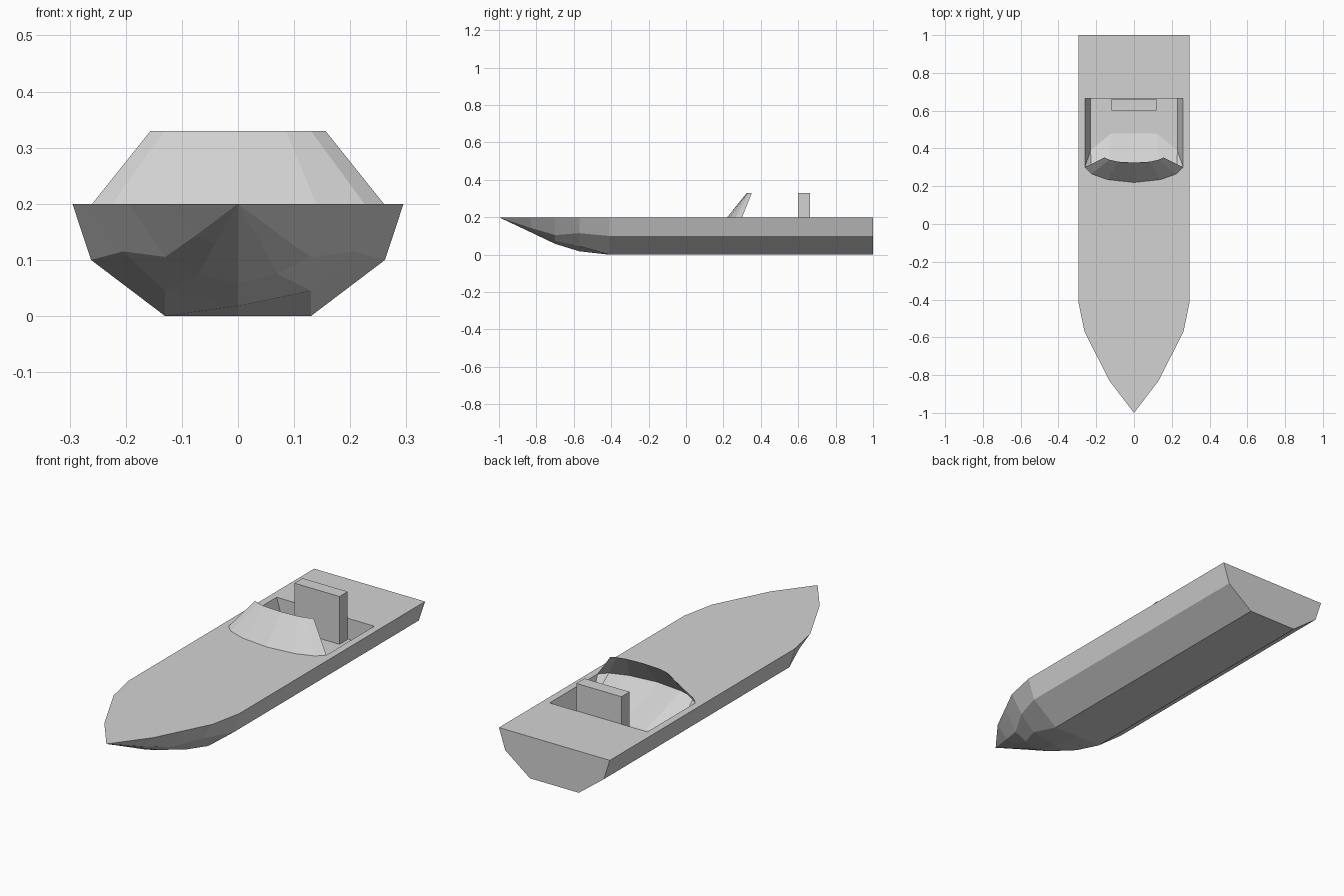
import bpy, bmesh
from mathutils import Vector

cube = bpy.data.objects.get("Cube")
if cube:
    bpy.data.objects.remove(cube)

grey = bpy.data.materials.new("light_grey")
colour = (0.65, 0.65, 0.65, 1)
grey.diffuse_color = colour
grey.use_nodes = True
grey.node_tree.nodes["Principled BSDF"].inputs["Base Color"].default_value = colour


def level(points, z):
    return [Vector((x, y, z)) for x, y in points]


def strips(a, b):
    """Quads joining two rows of equal length."""
    return [[a[i], a[i + 1], b[i + 1], b[i]] for i in range(len(a) - 1)]


def mirrored_object(name, polygons, sheet=False):
    """Build the left half and its mirror image as one welded mesh."""
    bm = bmesh.new()
    for side in (1, -1):
        for poly in polygons:
            corners = []
            for p in poly:
                if p not in corners:
                    corners.append(p)
            if len(corners) > 2:
                bm.faces.new([bm.verts.new((p.x * side, p.y, p.z))
                              for p in corners[::side]])
    bmesh.ops.remove_doubles(bm, verts=bm.verts[:], dist=0.0005)
    bmesh.ops.recalc_face_normals(bm, faces=bm.faces[:])
    bm.normal_update()
    # An open sheet faces forward
    if sheet and sum(f.normal.y for f in bm.faces) > 0:
        bmesh.ops.reverse_faces(bm, faces=bm.faces[:])
    mesh = bpy.data.meshes.new(name)
    bm.to_mesh(mesh)
    bm.free()
    mesh.materials.append(grey)
    obj = bpy.data.objects.new(name, mesh)
    bpy.context.collection.objects.link(obj)
    return obj


DECK, FLOOR, TOP = 0.2, 0.1, 0.33

# Hull cross-sections from stern to bow: keel, bilge, chine, deck edge as (x, z)
midship = [(0, 0), (0.13, 0), (0.262, 0.1), (0.295, DECK)]
sections = [
    (1, midship),
    (-0.41, midship),
    (-0.57, [(0, 0.018), (0.13, 0.045), (0.205, 0.115), (0.262, DECK)]),
    (-0.70, [(0, 0.058), (0.07, 0.075), (0.13, 0.105), (0.196, DECK)]),
    (-0.83, [(0, 0.12), (0.04, 0.13), (0.076, 0.143), (0.13, DECK)]),
    (-1, [(0, DECK)] * 4),
]
rows = [[Vector((x, y, z)) for x, z in pts] for y, pts in sections]
hull = [q for a, b in zip(rows, rows[1:]) for q in strips(a, b)]

# Transom
hull.append(rows[0] + [Vector((0, 1, DECK))])

# Deck around the cockpit opening
screen_base = [(0, 0.22), (0.14, 0.235), (0.225, 0.265), (0.26, 0.3)]
back = 0.665
rim = level(screen_base + [(0.26, back), (0, back)], DECK)
hull.append([r[-1] for r in reversed(rows)] + [Vector((0, 1, DECK))] + rim[::-1])

# Cockpit: sloping front, side walls, back wall and floor
floor = level([(0, 0.48), (0.12, 0.48), (0.23, 0.39), (0.23, 0.39),
               (0.23, back), (0, back)], FLOOR)
hull += strips(rim, floor)
hull.append(floor)
mirrored_object("hull", hull)

# Windscreen: thin raked sheet
screen_top = [(0, 0.325), (0.085, 0.33), (0.13, 0.34), (0.156, 0.352)]
mirrored_object("windscreen",
                strips(level(screen_base, DECK), level(screen_top, TOP)), sheet=True)

# Seat back standing on the cockpit floor
bpy.ops.mesh.primitive_cube_add(size=1, location=(0, 0.631, (FLOOR + TOP) / 2))
seat = bpy.context.object
seat.name = "seat"
seat.scale = (0.24, 0.062, TOP - FLOOR)
seat.data.materials.append(grey)
